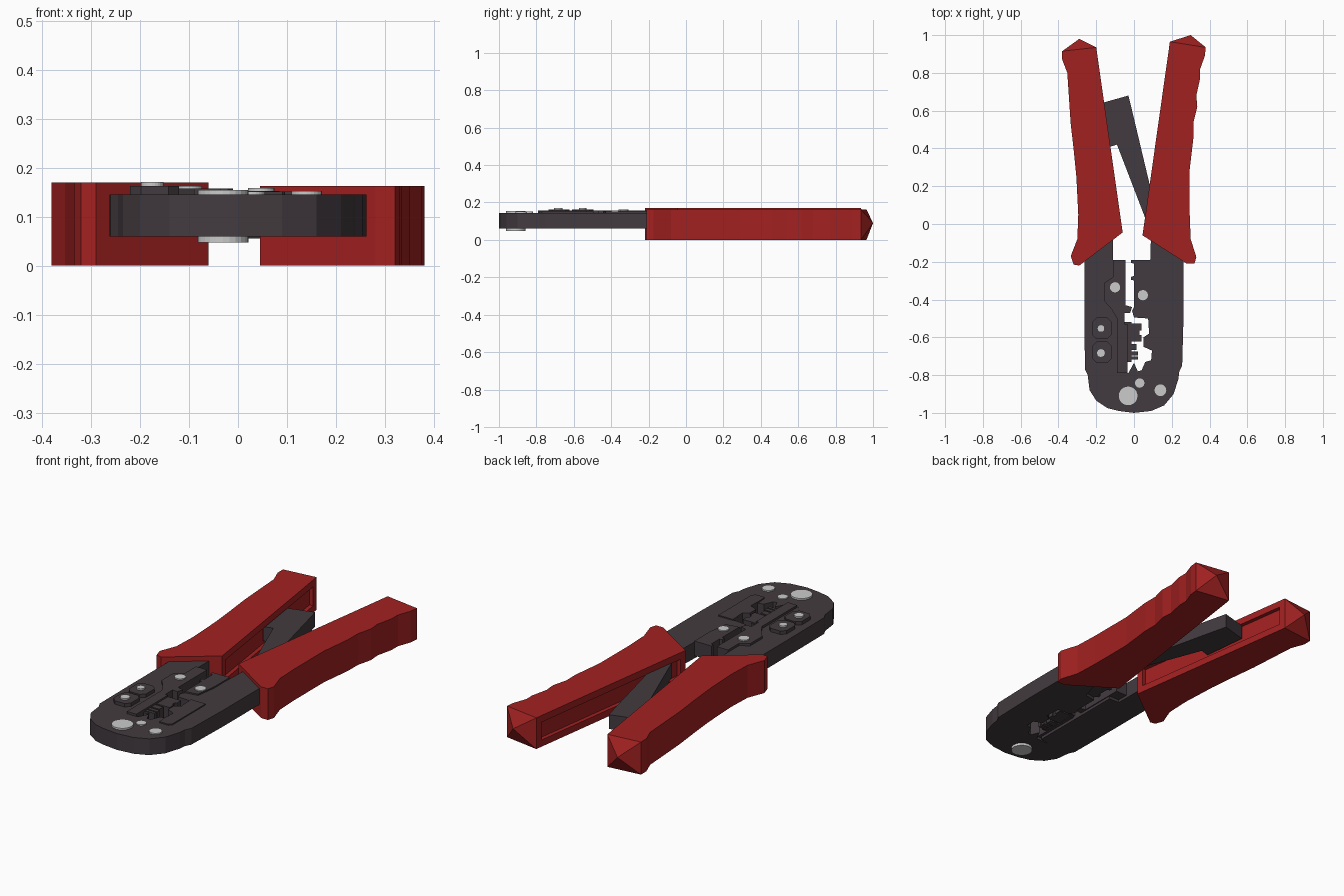
import bpy, bmesh, math


def material(name, rgb):
    m = bpy.data.materials.new(name)
    m.diffuse_color = (*rgb, 1)
    return m


RED = material("red_grip", (0.36, 0.015, 0.015))
DARK = material("dark_steel", (0.055, 0.043, 0.05))


def finish(name, bm, mat):
    me = bpy.data.meshes.new(name)
    bm.to_mesh(me)
    bm.free()
    ob = bpy.data.objects.new(name, me)
    bpy.context.collection.objects.link(ob)
    if mat:
        me.materials.append(mat)
    return ob


def prism(name, pts, z0, z1, mat, apex=None, slot=None):
    """Extruded outline; apex closes the last-to-first side as a pyramid,
    slot is the index of a side that gets a recessed groove."""
    bm = bmesh.new()
    lo = [bm.verts.new((x, y, z0)) for x, y in pts]
    hi = [bm.verts.new((x, y, z1)) for x, y in pts]
    bm.faces.new(lo)
    bm.faces.new(hi)
    n = len(pts)
    sides = []
    for i in range(n):
        j = (i + 1) % n
        ring = [lo[i], lo[j], hi[j], hi[i]]
        if apex and j == 0:
            tip = bm.verts.new(apex)
            for k in range(4):
                bm.faces.new([ring[k], ring[(k + 1) % 4], tip])
        else:
            sides.append(bm.faces.new(ring))
    bmesh.ops.recalc_face_normals(bm, faces=bm.faces[:])
    if slot is not None:
        f = sides[slot]
        bmesh.ops.inset_region(bm, faces=[f], thickness=0.05)
        bmesh.ops.inset_region(bm, faces=[f], thickness=0.001, depth=-0.02)
    return finish(name, bm, mat)


def pin(name, x, y, r, z0, z1):
    bm = bmesh.new()
    bmesh.ops.create_cone(bm, cap_ends=True, segments=24, radius1=r, radius2=r, depth=z1 - z0)
    bmesh.ops.translate(bm, verts=bm.verts[:], vec=(x, y, (z0 + z1) / 2))
    return finish(name, bm, None)


# grips with pyramid ends and a groove on the inner side
prism("left_grip", [
    (-0.20, 0.935), (-0.06, -0.045), (-0.29, -0.22), (-0.32, -0.215), (-0.335, -0.17),
    (-0.30, -0.08), (-0.295, 0.05), (-0.305, 0.25), (-0.32, 0.40), (-0.335, 0.53),
    (-0.345, 0.68), (-0.353, 0.80), (-0.38, 0.87), (-0.38, 0.915)],
    0, 0.17, RED, apex=(-0.29, 0.98, 0.09), slot=0)
prism("right_grip", [
    (0.19, 0.965), (0.045, -0.06), (0.28, -0.21), (0.32, -0.21), (0.33, -0.175),
    (0.30, -0.08), (0.295, 0.05), (0.295, 0.29), (0.315, 0.46), (0.315, 0.54),
    (0.335, 0.62), (0.33, 0.68), (0.35, 0.77), (0.35, 0.82), (0.375, 0.89), (0.38, 0.935)],
    0, 0.163, RED, apex=(0.30, 1.0, 0.09), slot=0)

# ratchet lever between the grips
prism("ratchet_lever", [
    (-0.165, 0.642), (-0.03, 0.68), (-0.01, 0.60), (0.085, 0.20), (0.09, 0.05),
    (0.06, 0.03), (-0.09, 0.42), (-0.14, 0.405)], 0.055, 0.13, DARK)

# jaws, meeting along a seam in the rounded nose
prism("left_jaw", [
    (-0.25, -0.13), (-0.11, -0.06), (-0.11, -0.25), (-0.05, -0.25), (-0.05, -0.78),
    (-0.10, -0.79), (-0.12, -0.86), (-0.105, -0.95), (-0.08, -0.99),
    (-0.14, -0.975), (-0.20, -0.935), (-0.235, -0.88), (-0.245, -0.80),
    (-0.26, -0.77), (-0.262, -0.5), (-0.262, -0.15)], 0.06, 0.145, DARK)
prism("right_jaw", [
    (0.25, -0.13), (0.09, -0.06), (0.085, -0.22), (0.06, -0.30), (0.0, -0.31), (0.0, -0.44),
    (-0.01, -0.46), (0.0, -0.495), (0.075, -0.50), (0.08, -0.58), (0.05, -0.60), (0.05, -0.65),
    (0.095, -0.67), (0.095, -0.72), (0.06, -0.73), (0.04, -0.775), (0.02, -0.78),
    (0.0, -0.735), (-0.03, -0.79), (-0.10, -0.79), (-0.12, -0.86), (-0.105, -0.95),
    (-0.08, -0.99), (0.0, -1.0), (0.09, -0.99), (0.16, -0.96), (0.21, -0.90), (0.235, -0.82),
    (0.24, -0.78), (0.255, -0.75), (0.262, -0.5), (0.262, -0.15)], 0.06, 0.145, DARK)

# raised die plates on the jaws
prism("left_die_plate", [
    (-0.11, -0.19), (-0.045, -0.19), (-0.045, -0.43), (-0.01, -0.44), (-0.02, -0.47),
    (-0.05, -0.47), (-0.05, -0.53), (-0.035, -0.53), (-0.035, -0.79), (-0.09, -0.79),
    (-0.09, -0.50), (-0.12, -0.45), (-0.155, -0.41), (-0.155, -0.31), (-0.11, -0.28)],
    0.075, 0.157, DARK)
prism("right_die_upper", [
    (-0.015, -0.19), (0.085, -0.19), (0.085, -0.32), (0.07, -0.43), (0.0, -0.44),
    (0.0, -0.30), (-0.015, -0.295), (-0.015, -0.28), (0.0, -0.275), (0.0, -0.21), (-0.015, -0.205)],
    0.075, 0.152, DARK)
prism("right_die_lower", [
    (0.075, -0.495), (0.16, -0.495), (0.16, -0.77), (0.145, -0.785), (0.095, -0.785),
    (0.09, -0.73), (0.095, -0.67), (0.05, -0.65), (0.05, -0.60), (0.08, -0.58)],
    0.08, 0.151, DARK)

# crimping teeth reaching across the gap
teeth = [(-0.545, 0.04, 0.018), (-0.575, 0.03, 0.014), (-0.605, 0.04, 0.018),
         (-0.65, 0.012, 0.016), (-0.685, 0.02, 0.010), (-0.71, 0.02, 0.008)]
for i, (y, x1, h) in enumerate(teeth):
    prism(f"crimp_tooth_{i}", [(-0.06, y - h), (x1, y - h), (x1, y + h), (-0.06, y + h)],
          0.078, 0.148, DARK)
prism("crimp_tooth_spine", [(-0.06, -0.73), (-0.012, -0.73), (-0.012, -0.52), (-0.06, -0.52)],
      0.082, 0.143, DARK)

# two chamfered retainer plates
for i, (y0, y1) in enumerate([(-0.61, -0.495), (-0.735, -0.622)]):
    c = 0.022
    prism(f"retainer_plate_{i}", [
        (-0.22 + c, y0), (-0.12 - c, y0), (-0.12, y0 + c), (-0.12, y1 - c),
        (-0.12 - c, y1), (-0.22 + c, y1), (-0.22, y1 - c), (-0.22, y0 + c)],
        0.13, 0.163, DARK)

# pivot and rivets
pin("main_pivot", -0.031, -0.91, 0.052, 0.047, 0.154)
for i, (x, y, r, top) in enumerate([
        (0.03, -0.842, 0.025, 0.151), (0.14, -0.88, 0.031, 0.152),
        (-0.175, -0.553, 0.02, 0.171), (-0.175, -0.683, 0.023, 0.171),
        (-0.10, -0.335, 0.027, 0.163), (0.047, -0.377, 0.027, 0.158)]):
    pin(f"rivet_{i}", x, y, r, 0.10, top)
